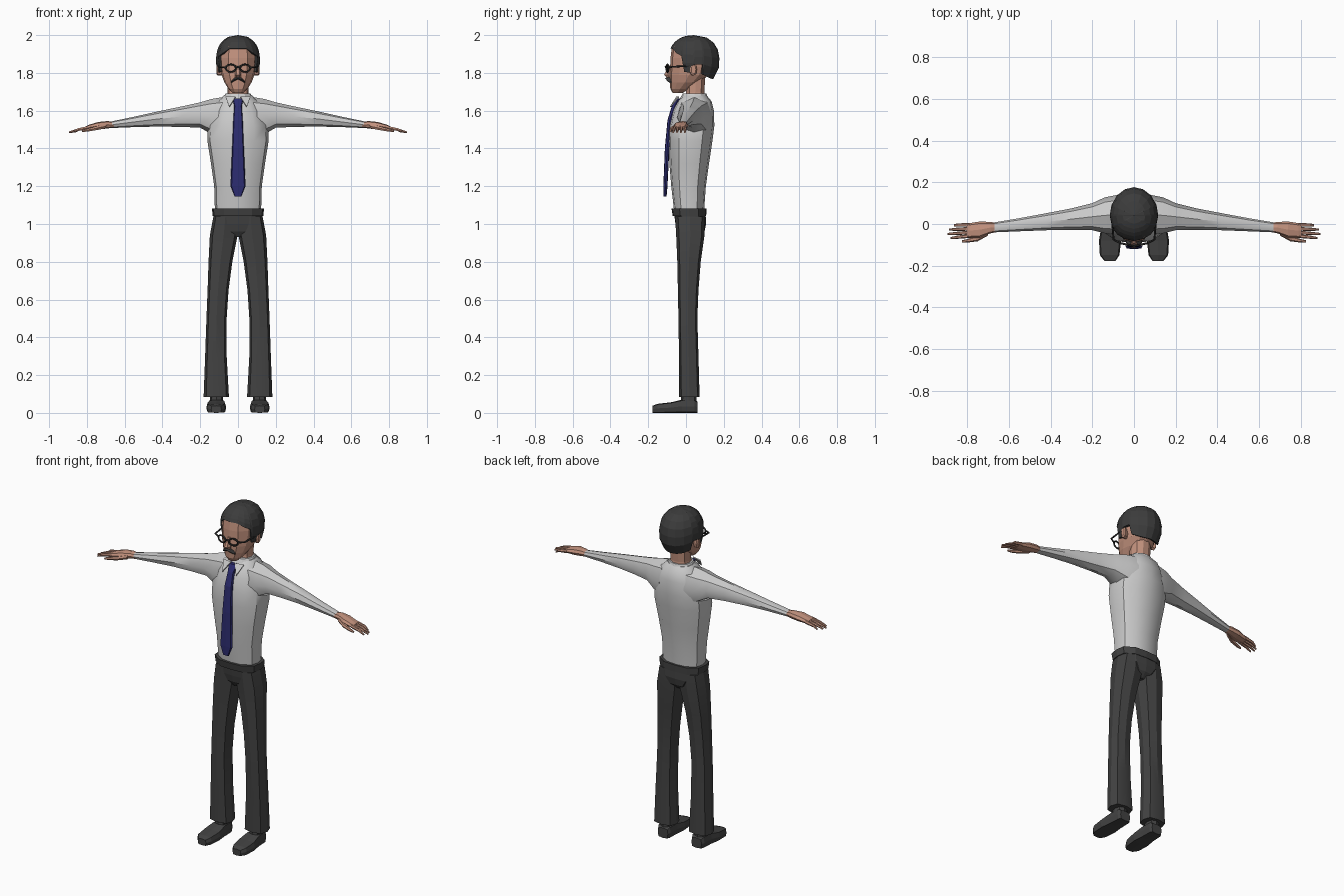
import bpy, bmesh
from math import sin, cos, pi, radians, copysign


def mat(name, rgb):
    m = bpy.data.materials.new(name)
    m.diffuse_color = (*rgb, 1)
    return m


SKIN = mat("skin", (0.55, 0.29, 0.21))
DARK = mat("dark_cloth", (0.055, 0.055, 0.055))
HAIR = mat("hair", (0.045, 0.045, 0.045))
BLACK = mat("frame_black", (0.02, 0.02, 0.02))
BLUE = mat("tie_blue", (0.025, 0.025, 0.16))


def finish(bm, name, m, mirror=False, smooth=None):
    bmesh.ops.recalc_face_normals(bm, faces=bm.faces)
    me = bpy.data.meshes.new(name)
    bm.to_mesh(me)
    bm.free()
    ob = bpy.data.objects.new(name, me)
    bpy.context.collection.objects.link(ob)
    if m:
        me.materials.append(m)
    if smooth:
        me.shade_smooth()
        me.set_sharp_from_angle(angle=radians(smooth))
    if mirror:
        mod = ob.modifiers.new("mirror", "MIRROR")
        mod.use_clip = False
        mod.use_mirror_merge = False
    return ob


def loft(name, axis, rings, m=None, n=8, p=2.5, mirror=False, smooth=None):
    """Skin rounded-box rings: (position, a0, a1, b0, b1) across the given axis."""
    bm = bmesh.new()
    loops = []
    for t, a0, a1, b0, b1 in rings:
        loop = []
        for i in range(n):
            ang = 2 * pi * i / n
            c, s = cos(ang), sin(ang)
            k = (abs(c) ** p + abs(s) ** p) ** (-1 / p)
            a = (a0 + a1) / 2 + (a1 - a0) / 2 * c * k
            b = (b0 + b1) / 2 + (b1 - b0) / 2 * s * k
            loop.append(bm.verts.new({"x": (t, a, b), "y": (a, t, b), "z": (a, b, t)}[axis]))
        loops.append(loop)
    for lo, hi in zip(loops, loops[1:]):
        for i in range(n):
            j = (i + 1) % n
            bm.faces.new((lo[i], lo[j], hi[j], hi[i]))
    bm.faces.new(loops[0])
    bm.faces.new(loops[-1])
    return finish(bm, name, m, mirror, smooth)


def sym(rows):
    """Rings symmetric in x: (z, half width, y0, y1)."""
    return [(z, -w, w, y0, y1) for z, w, y0, y1 in rows]


def tube(name, pts, r, m, cyclic=False):
    cu = bpy.data.curves.new(name, "CURVE")
    cu.dimensions = "3D"
    cu.bevel_depth = r
    cu.bevel_resolution = 1
    cu.use_fill_caps = True
    sp = cu.splines.new("POLY")
    sp.points.add(len(pts) - 1)
    for q, co in zip(sp.points, pts):
        q.co = (*co, 1)
    sp.use_cyclic_u = cyclic
    cu.materials.append(m)
    bpy.context.collection.objects.link(bpy.data.objects.new(name, cu))


# Shirt body, sleeves, collar
loft("shirt_body", "z", sym([
    (1.06, .122, -.062, .095), (1.2, .126, -.078, .105), (1.32, .143, -.088, .122),
    (1.44, .162, -.092, .14), (1.52, .16, -.088, .15), (1.6, .135, -.07, .148),
    (1.65, .11, -.045, .135), (1.68, .075, -.015, .11)]), n=12, smooth=40)
loft("sleeve", "x", [
    (.08, -.05, .14, 1.46, 1.672), (.14, -.045, .128, 1.475, 1.662),
    (.2, -.03, .1, 1.51, 1.644), (.3, -.028, .075, 1.514, 1.622),
    (.42, -.03, .052, 1.516, 1.597), (.55, -.035, .028, 1.513, 1.568),
    (.67, -.04, .008, 1.508, 1.543)], p=2.2, mirror=True, smooth=40)
loft("collar", "z", sym([(1.645, .09, -.042, .125), (1.69, .066, -.018, .108)]), n=12, p=2.2)
bm = bmesh.new()
bm.faces.new([bm.verts.new(v) for v in
              ((.012, -.046, 1.672), (.045, -.08, 1.618), (.066, -.035, 1.672))])
flap = finish(bm, "collar_point", None, True)
flap.modifiers.new("thickness", "SOLIDIFY").thickness = .006

# Tie
loft("tie", "z", sym([
    (1.665, .03, -.052, -.025), (1.625, .02, -.075, -.045), (1.55, .025, -.098, -.075),
    (1.4, .031, -.112, -.088), (1.2, .04, -.12, -.098), (1.145, .018, -.12, -.103)]),
    BLUE, p=4)

# Trousers, belt, shoes
loft("belt", "z", sym([(1.042, .134, -.07, .107), (1.083, .138, -.077, .108)]), DARK, n=12, p=3)
loft("trouser_seat", "z", sym([
    (.93, .03, -.03, .07), (.96, .08, -.048, .098), (1.0, .125, -.056, .106),
    (1.05, .13, -.062, .104)]), DARK, n=12, p=3)
loft("trouser_leg", "z", [
    (.085, .048, .182, -.036, .072), (.3, .06, .174, -.037, .066),
    (.5, .06, .167, -.04, .06), (.65, .05, .161, -.043, .066), (.8, .03, .156, -.046, .078),
    (.94, .002, .149, -.052, .098), (1.04, .004, .13, -.058, .1)],
    DARK, p=3, mirror=True, smooth=25)
loft("ankle", "z", [(.04, .078, .15, -.03, .055), (.1, .08, .146, -.025, .055)],
     DARK, mirror=True)
loft("shoe", "y", [
    (-.177, .088, .142, 0, .038), (-.15, .07, .164, 0, .048), (-.08, .062, .168, 0, .056),
    (-.02, .068, .158, 0, .07), (.045, .07, .154, 0, .07), (.06, .078, .145, 0, .06)],
    DARK, p=5, mirror=True)

# Hands
loft("palm", "x", [
    (.65, -.037, .004, 1.512, 1.538), (.69, -.045, .01, 1.506, 1.545),
    (.74, -.066, .012, 1.5, 1.54), (.79, -.068, .004, 1.497, 1.525),
    (.805, -.064, 0, 1.5, 1.518)], SKIN, mirror=True)
for name, y0, y1, tip in (("little", -.004, -.006, .865), ("ring", -.023, -.027, .888),
                          ("middle", -.041, -.048, .895), ("index", -.058, -.068, .882)):
    loft(name + "_finger", "x", [
        (.79, y0 - .009, y0 + .009, 1.5, 1.52),
        (.845, (y0 + y1) / 2 - .008, (y0 + y1) / 2 + .008, 1.492, 1.508),
        (tip, y1 - .005, y1 + .005, 1.481, 1.49)], SKIN, n=6, mirror=True)
loft("thumb", "x", [
    (.7, -.055, -.03, 1.505, 1.53), (.75, -.083, -.055, 1.496, 1.518),
    (.8, -.089, -.072, 1.488, 1.505), (.825, -.088, -.078, 1.487, 1.497)],
    SKIN, n=6, mirror=True)

# Neck, head, nose, ears
loft("neck", "z", sym([(1.64, .062, -.01, .105), (1.7, .055, 0, .098), (1.8, .055, 0, .105)]),
     SKIN, n=10)
loft("head", "z", sym([
    (1.693, .028, -.07, -.02), (1.715, .05, -.083, .02), (1.75, .072, -.086, .075),
    (1.79, .087, -.088, .12), (1.83, .094, -.084, .135), (1.88, .098, -.082, .14),
    (1.94, .09, -.074, .125)]), SKIN, n=12, p=2.3)
loft("nose", "z", sym([(1.84, .008, -.092, -.075), (1.79, .017, -.118, -.075),
                       (1.776, .014, -.102, -.075)]), SKIN, n=6)
loft("ear", "x", [(.085, .02, .05, 1.785, 1.845), (.108, .02, .058, 1.785, 1.85),
                  (.114, .028, .052, 1.795, 1.84)], SKIN, mirror=True)

# Hair: dome with a hairline that drops at sideburns and nape
LINE = [(0, 1.93), (25, 1.928), (45, 1.905), (60, 1.89), (66, 1.805), (88, 1.8),
        (92, 1.845), (110, 1.845), (114, 1.79), (135, 1.775), (158, 1.768), (180, 1.768)]
LINE += [(360 - a, z) for a, z in LINE[-2:0:-1]]
CZ, TOP, ROWS = 1.865, 2.0, 6
bm = bmesh.new()
cols = []
for a, z0 in LINE:
    col = []
    lat0 = (z0 - CZ) / (TOP - CZ)
    for i in range(ROWS):
        f = i / ROWS
        h = lat0 + (1 - lat0) * (1 - (1 - f) ** 1.6)
        r = (1 - abs(h) ** 2.4) ** (1 / 2.2)
        col.append(bm.verts.new((.116 * r * sin(radians(a)),
                                 .042 - .135 * r * cos(radians(a)), CZ + (TOP - CZ) * h)))
    cols.append(col)
pole = bm.verts.new((0, .042, TOP))
for c, d in zip(cols, cols[1:] + cols[:1]):
    for i in range(ROWS - 1):
        bm.faces.new((c[i], d[i], d[i + 1], c[i + 1]))
    bm.faces.new((c[-1], d[-1], pole))
hair = finish(bm, "hair", HAIR)
hair.modifiers.new("thickness", "SOLIDIFY").thickness = .016

# Moustache, eyebrows and glasses
loft("moustache", "x", [(-.038, -.09, -.07, 1.745, 1.755), (-.018, -.106, -.08, 1.757, 1.775),
                        (0, -.11, -.08, 1.765, 1.778), (.018, -.106, -.08, 1.757, 1.775),
                        (.038, -.09, -.07, 1.745, 1.755)], HAIR, n=6)
for s, side in ((-1, "right"), (1, "left")):
    tube(side + "_lens_rim", [(s * (.038 + .027 * cos(t * pi / 6)),
                               -.098 + .006 * cos(t * pi / 6),
                               1.825 + .02 * sin(t * pi / 6)) for t in range(12)],
         .005, BLACK, True)
    tube(side + "_temple_arm", [(s * .065, -.092, 1.828), (s * .098, -.075, 1.832),
                                (s * .106, .03, 1.838)], .005, BLACK)
tube("glasses_bridge", [(-.012, -.103, 1.828), (0, -.108, 1.832), (.012, -.103, 1.828)],
     .005, BLACK)
